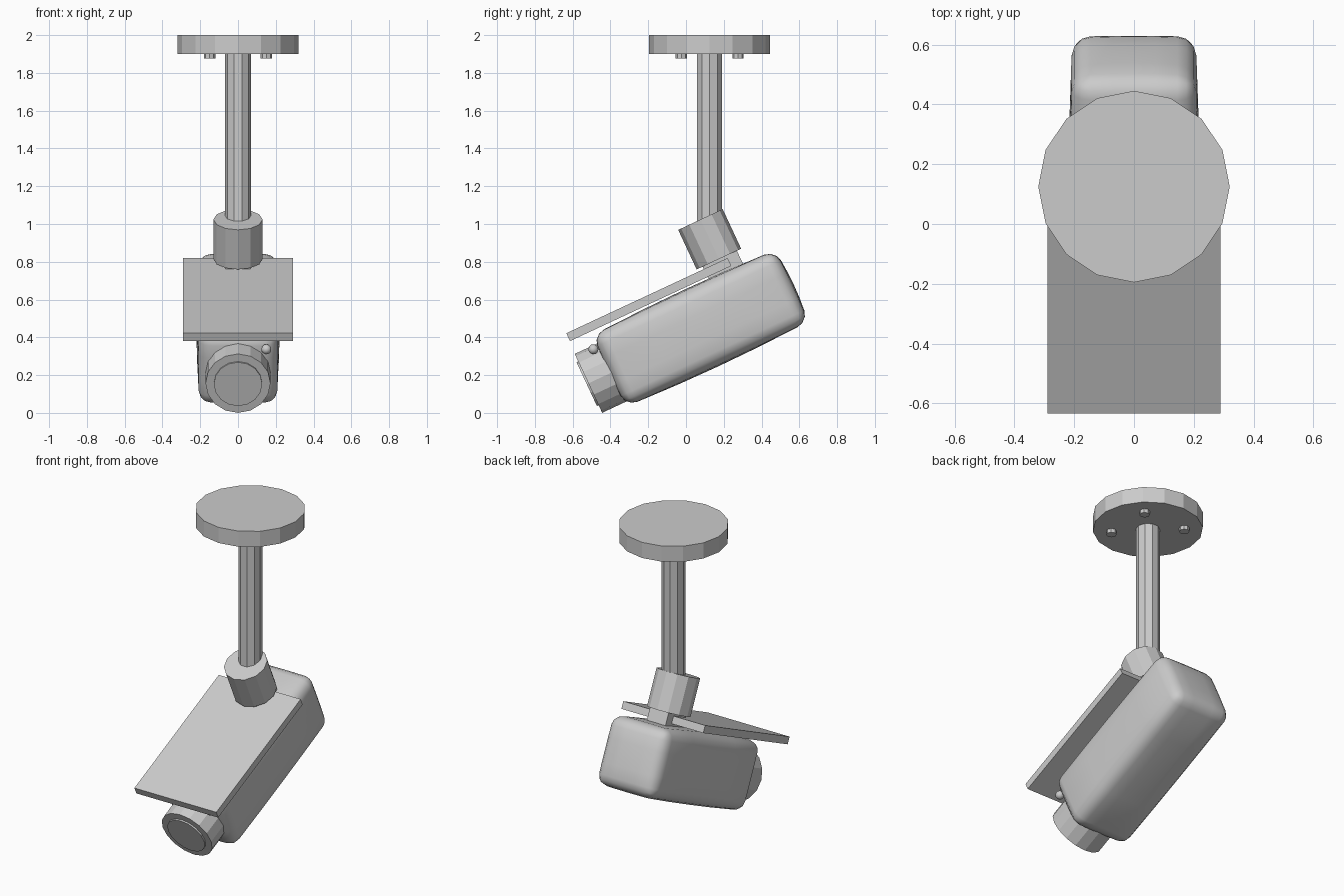
import bpy, bmesh
from math import radians, pi
from mathutils import Matrix, Vector

if "Cube" in bpy.data.objects:
    bpy.data.objects.remove(bpy.data.objects["Cube"], do_unlink=True)

grey = bpy.data.materials.new("grey_metal")
grey.use_nodes = True
COLOUR = (0.6, 0.6, 0.6, 1)
grey.diffuse_color = COLOUR
grey.node_tree.nodes["Principled BSDF"].inputs["Base Color"].default_value = COLOUR

TILT = Matrix.Rotation(radians(25), 4, 'X')   # camera head leans forward
UPRIGHT = Matrix.Identity(4)
ALONG_Y = Matrix.Rotation(pi / 2, 4, 'X')


def finish(name, bm, frame, smooth=None):
    bmesh.ops.transform(bm, matrix=frame, verts=bm.verts)
    bmesh.ops.recalc_face_normals(bm, faces=bm.faces)
    mesh = bpy.data.meshes.new(name)
    bm.to_mesh(mesh)
    bm.free()
    obj = bpy.data.objects.new(name, mesh)
    bpy.context.collection.objects.link(obj)
    mesh.materials.append(grey)
    if smooth:
        bpy.ops.object.select_all(action='DESELECT')
        obj.select_set(True)
        bpy.context.view_layer.objects.active = obj
        bpy.ops.object.shade_smooth_by_angle(angle=radians(smooth))
    return obj


def cylinder(name, centre, radius, depth, sides, frame=UPRIGHT, axis=UPRIGHT):
    bm = bmesh.new()
    bmesh.ops.create_cone(bm, cap_ends=True, segments=sides, radius1=radius,
                          radius2=radius, depth=depth,
                          matrix=Matrix.Rotation(pi / 2, 4, 'Z'))
    return finish(name, bm, frame @ Matrix.Translation(centre) @ axis)


def box(name, centre, size, frame):
    bm = bmesh.new()
    bmesh.ops.create_cube(bm, size=1, matrix=Matrix.Diagonal((*size, 1)))
    return finish(name, bm, frame @ Matrix.Translation(centre))


# Ceiling mount: plate, four bolts and pole
POLE_Y = 0.125
cylinder("ceiling_plate", (0, POLE_Y, 1.95), 0.32, 0.1, 16)
for i, (sx, sy) in enumerate([(-1, -1), (1, -1), (-1, 1), (1, 1)]):
    cylinder(f"plate_bolt_{i + 1}", (sx * 0.15, POLE_Y + sy * 0.15, 1.89), 0.03, 0.03, 8)
cylinder("pole", (0, POLE_Y, 1.42), 0.07, 0.96, 10)

# Swivel joint and sun shield
cylinder("swivel_collar", (0, 0.502, 0.78), 0.13, 0.231, 12, TILT)
box("swivel_neck", (0, 0.507, 0.61), (0.132, 0.2, 0.11), TILT)
box("sun_shield", (0, 0.075, 0.627), (0.58, 0.942, 0.046), TILT)

# Camera housing: rounded box with gently bulging sides
half = Vector((0.207, 0.53, 0.208))
bm = bmesh.new()
bmesh.ops.create_cube(bm, size=2, matrix=Matrix.Diagonal((*half, 1)))
bmesh.ops.bevel(bm, geom=bm.edges[:], offset=0.062, segments=3, profile=0.5, affect='EDGES')
long_edges = [e for e in bm.edges if e.calc_length() > 0.2]
bmesh.ops.subdivide_edges(bm, edges=long_edges, cuts=3, use_grid_fill=True)
for v in bm.verts:
    t = [(v.co[k] / half[k]) ** 2 for k in range(3)]
    bulge = [0.014 * (1 - t[(k + 1) % 3]) * (1 - t[(k + 2) % 3]) for k in range(3)]
    for k in range(3):
        v.co[k] += bulge[k] * v.co[k] / half[k]
finish("camera_housing", bm, TILT @ Matrix.Translation((0, 0.26, 0.373)), smooth=40)

# Lens hood, lens glass and indicator bulb
cylinder("lens_hood", (0, -0.302, 0.36), 0.172, 0.2, 16, TILT, ALONG_Y)
cylinder("lens_glass", (0, -0.402, 0.36), 0.128, 0.02, 16, TILT, ALONG_Y)
bm = bmesh.new()
bmesh.ops.create_icosphere(bm, subdivisions=2, radius=0.027)
finish("indicator_bulb", bm, TILT @ Matrix.Translation((0.15, -0.302, 0.512)), smooth=40)
